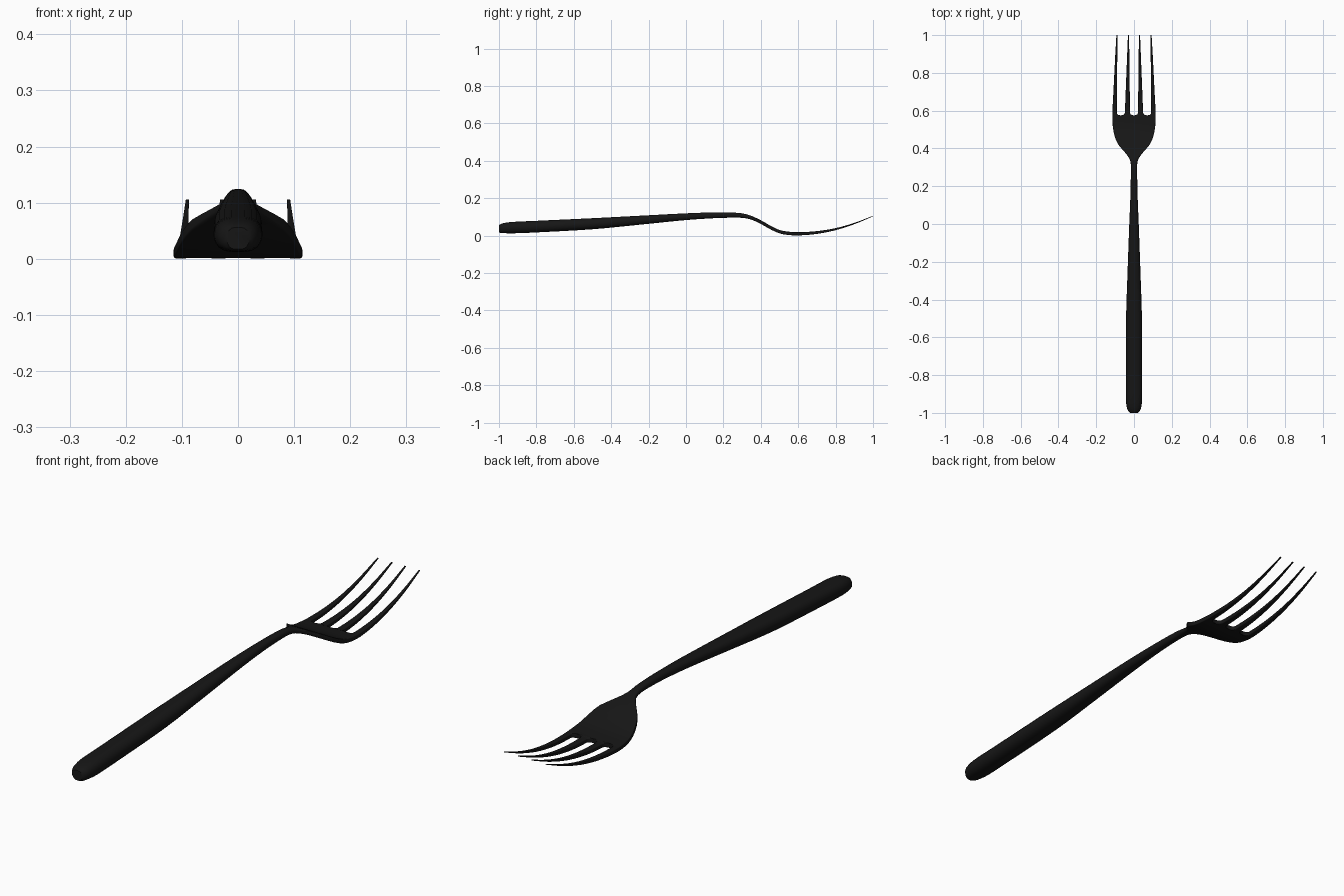
import bpy, bmesh, math

if "Cube" in bpy.data.objects:
    bpy.data.objects.remove(bpy.data.objects["Cube"])

# Spine stations: y, half width, top z, bottom z
KEYS = [
    (-1.00, 0.020, 0.056, 0.017), (-0.99, 0.031, 0.062, 0.014),
    (-0.97, 0.038, 0.068, 0.013), (-0.93, 0.043, 0.073, 0.012),
    (-0.80, 0.043, 0.079, 0.017), (-0.50, 0.042, 0.093, 0.034),
    (-0.25, 0.034, 0.106, 0.058), (0.00, 0.025, 0.119, 0.083),
    (0.15, 0.019, 0.124, 0.093), (0.25, 0.017, 0.123, 0.096),
    (0.30, 0.017, 0.119, 0.095), (0.34, 0.021, 0.109, 0.088),
    (0.38, 0.049, 0.092, 0.073), (0.42, 0.083, 0.071, 0.051),
    (0.46, 0.101, 0.048, 0.029), (0.50, 0.110, 0.030, 0.012),
    (0.54, 0.114, 0.022, 0.004), (0.60, 0.114, 0.018, 0.001),
    (0.70, 0.109, 0.024, 0.009), (0.80, 0.104, 0.040, 0.029),
    (0.90, 0.099, 0.068, 0.061), (1.00, 0.093, 0.106, 0.103),
]
ROOT = 0.575


def sample(y):
    """Smooth interpolation of the stations."""
    i = max(k for k in range(len(KEYS) - 1) if KEYS[k][0] <= y + 1e-9)
    a, b = KEYS[i], KEYS[i + 1]
    p, n = KEYS[max(i - 1, 0)], KEYS[min(i + 2, len(KEYS) - 1)]
    h = b[0] - a[0]
    t = (y - a[0]) / h
    out = []
    for c in (1, 2, 3):
        ma = (b[c] - p[c]) / (b[0] - p[0]) * h
        mb = (n[c] - a[c]) / (n[0] - a[0]) * h
        out.append((2*t**3 - 3*t*t + 1) * a[c] + (t**3 - 2*t*t + t) * ma
                   + (3*t*t - 2*t**3) * b[c] + (t**3 - t*t) * mb)
    return out


def ring(bm, y, x0, x1, z0, z1, rx, rz, n=5):
    """Rounded rectangle section at y."""
    verts = []
    for q, (cx, cz) in enumerate([(x1 - rx, z1 - rz), (x0 + rx, z1 - rz),
                                  (x0 + rx, z0 + rz), (x1 - rx, z0 + rz)]):
        for k in range(n):
            a = math.pi / 2 * (q + k / (n - 1))
            verts.append(bm.verts.new((cx + rx * math.cos(a), y, cz + rz * math.sin(a))))
    return verts


def skin(bm, rings, cap_start, cap_end):
    for a, b in zip(rings, rings[1:]):
        for k in range(len(a)):
            j = (k + 1) % len(a)
            bm.faces.new((a[k], a[j], b[j], b[k]))
    if cap_start:
        bm.faces.new(rings[0])
    if cap_end:
        bm.faces.new(rings[-1])


def lerp(a, b, t):
    return a + (b - a) * t


bm = bmesh.new()

# Handle, neck and bowl
ys = []
for a, b in zip(KEYS, KEYS[1:]):
    steps = 2 if b[0] - a[0] < 0.05 else 4
    ys += [lerp(a[0], b[0], k / steps) for k in range(steps)]
ys = [y for y in ys if y < ROOT - 0.003] + [ROOT]
rings = []
for y in ys:
    w, top, bot = sample(y)
    f = min(max((y - 0.30) / 0.12, 0), 1)
    h = (top - bot) / 2
    rings.append(ring(bm, y, -w, w, bot, top,
                      lerp(0.72 * w, 0.004, f), lerp(0.9, 0.35, f) * h))
skin(bm, rings, True, False)

# Four tines, flaring at the root so the slots have rounded bottoms
w_root = sample(ROOT)[0]
for side in (-1, 1):
    for outer in (False, True):
        rings = []
        for y in [ROOT, 0.577, 0.581, 0.588] + [0.60 + 0.025 * k for k in range(17)]:
            w, top, bot = sample(y)
            t = (y - ROOT) / (1 - ROOT)
            d = min((y - ROOT) / 0.013, 1)
            flare = 1 - math.sqrt(1 - (1 - d) ** 2) if d > 0 else 1
            flare = 1 - math.sqrt(max(0, 1 - (1 - d) ** 2))
            if outer:
                lo, hi = lerp(lerp(0.091, 0.0875, t), 0.07, flare), w
            else:
                lo = lerp(lerp(0.021, 0.026, t), 0, flare)
                hi = lerp(lerp(0.049, 0.032, t), 0.07, flare)
            x0, x1 = sorted((side * lo, side * hi))
            rings.append(ring(bm, y, x0, x1, bot, top,
                              min(0.004, 0.35 * (x1 - x0)), 0.35 * (top - bot) / 2))
        skin(bm, rings, False, True)

bmesh.ops.remove_doubles(bm, verts=bm.verts, dist=0.00005)
bmesh.ops.recalc_face_normals(bm, faces=bm.faces)
mesh = bpy.data.meshes.new("fork")
bm.to_mesh(mesh)
bm.free()
fork = bpy.data.objects.new("fork", mesh)
bpy.context.collection.objects.link(fork)

# Black finish
mat = bpy.data.materials.new("black_finish")
mat.diffuse_color = (0.008, 0.008, 0.008, 1)
mat.use_nodes = True
mat.node_tree.nodes["Principled BSDF"].inputs["Base Color"].default_value = mat.diffuse_color
mesh.materials.append(mat)

bpy.context.view_layer.objects.active = fork
fork.select_set(True)
bpy.ops.object.shade_smooth_by_angle(angle=math.radians(40))
